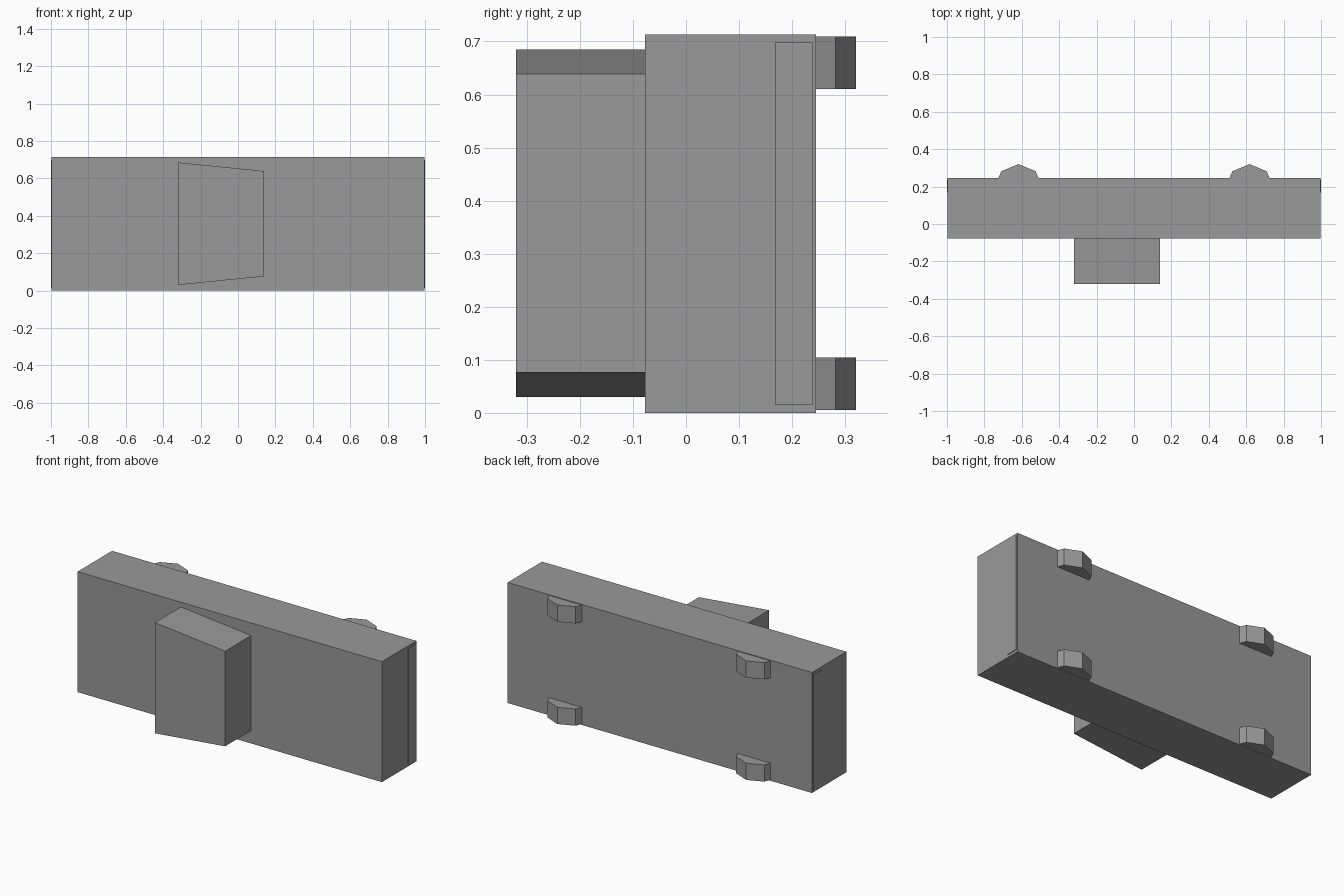
import bpy, math

if "Cube" in bpy.data.objects:
    bpy.data.objects.remove(bpy.data.objects["Cube"])

# Dark grey shared by every part
grey = bpy.data.materials.new("dark_grey")
grey.diffuse_color = (0.32, 0.32, 0.32, 1.0)
grey.use_nodes = True
grey.node_tree.nodes["Principled BSDF"].inputs["Base Color"].default_value = grey.diffuse_color


def prism(name, outline, axis, lo, hi):
    """Extrude a 2D outline: axis 'y' uses (x, z) points, axis 'z' uses (x, y)."""
    def place(p, d):
        return (p[0], d, p[1]) if axis == 'y' else (p[0], p[1], d)
    n = len(outline)
    verts = [place(p, lo) for p in outline] + [place(p, hi) for p in outline]
    sides = [(i, (i + 1) % n, (i + 1) % n + n, i + n) for i in range(n)]
    faces = [tuple(range(n))[::-1], tuple(range(n, 2 * n))] + sides
    if axis == 'y':
        faces = [f[::-1] for f in faces]
    mesh = bpy.data.meshes.new(name)
    mesh.from_pydata(verts, [], faces)
    mesh.materials.append(grey)
    obj = bpy.data.objects.new(name, mesh)
    bpy.context.collection.objects.link(obj)
    return obj


def box(name, x0, x1, y0, y1, z0, z1):
    return prism(name, [(x0, y0), (x1, y0), (x1, y1), (x0, y1)], 'z', z0, z1)


# Main slab
box("body", -0.996, 0.996, -0.077, 0.245, 0.0, 0.713)

# Tapered block on the front
prism("front_block",
      [(-0.32, 0.03), (0.14, 0.076), (0.14, 0.639), (-0.32, 0.685)],
      'y', -0.32, -0.077)

# Thin end plates and octagonal rollers half sunk into the back
R = 0.13
for side, s in (("left", -1), ("right", 1)):
    xs = sorted((s * 0.99, s * 1.0))
    box(f"{side}_end_plate", xs[0], xs[1], 0.168, 0.238, 0.015, 0.698)
    octagon = [(s * 0.618 - R * math.sin(i * math.tau / 8),
                0.19 + R * math.cos(i * math.tau / 8)) for i in range(8)]
    for level, z0, z1 in (("lower", 0.005, 0.104), ("upper", 0.61, 0.709)):
        prism(f"{side}_{level}_roller", octagon, 'z', z0, z1)
